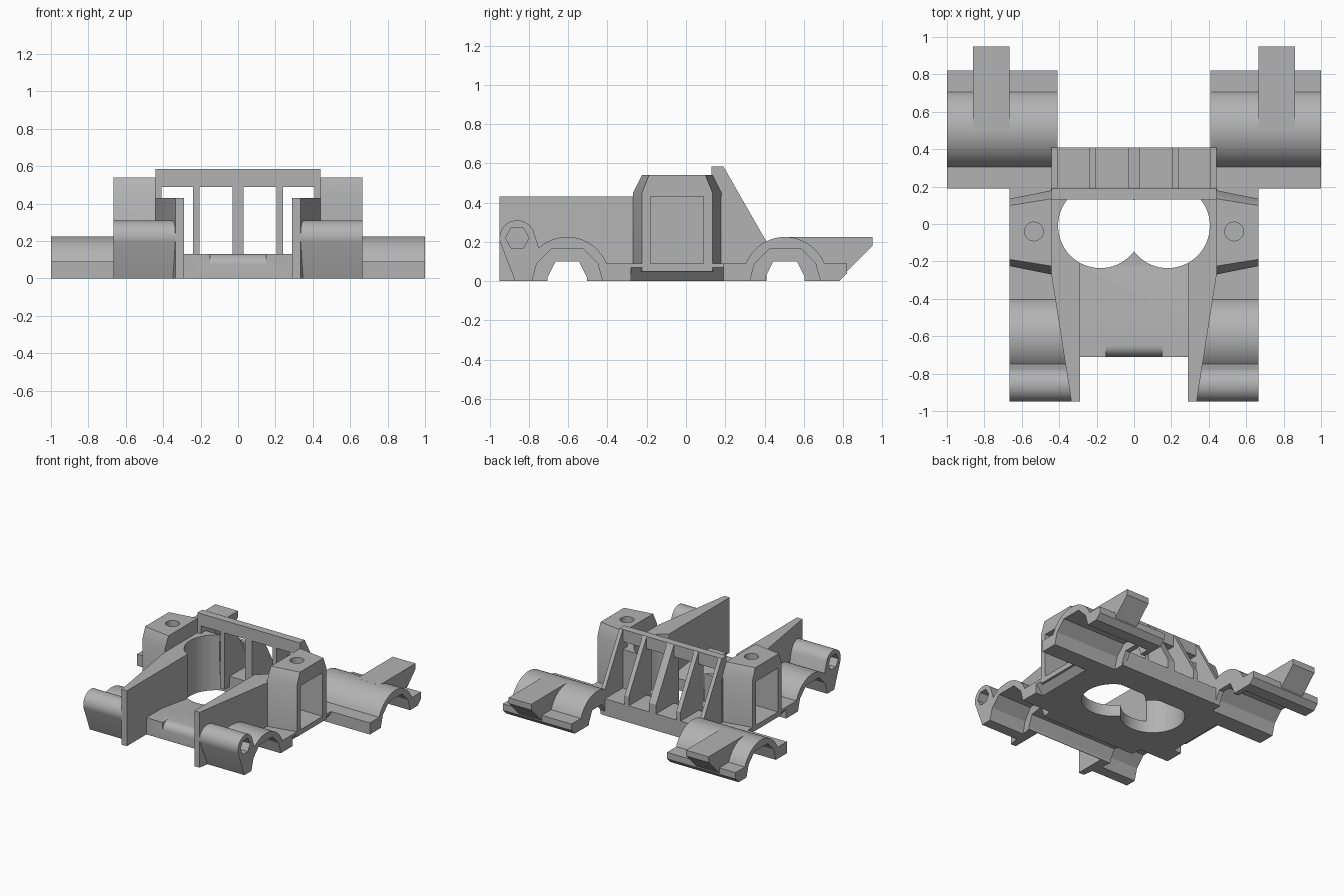
import bpy, bmesh
from math import sin, cos, pi, radians

cube = bpy.data.objects.get("Cube")
if cube:
    bpy.data.objects.remove(cube)

grey = bpy.data.materials.new("plain grey")
grey.use_nodes = True
COLOUR = (0.45, 0.45, 0.45, 1)
grey.diffuse_color = COLOUR
grey.node_tree.nodes["Principled BSDF"].inputs["Base Color"].default_value = COLOUR


def arc(cx, cy, r, start, end, n):
    """Points along an arc, angles in degrees."""
    step = (end - start) / n
    return [(cx + r * cos(radians(start + i * step)),
             cy + r * sin(radians(start + i * step))) for i in range(n + 1)]


def ring(cx, cy, r, n):
    return arc(cx, cy, r, 0, 360, n)[:-1]


def prism(name, pts, axis, a, b, taper=1, centre=0):
    """Extrude an outline along an axis; taper narrows the far end."""
    place = {"x": lambda p, q, d: (d, p, q),
             "y": lambda p, q, d: (p, d, q),
             "z": lambda p, q, d: (p, q, d)}[axis]
    bm = bmesh.new()
    near = [bm.verts.new(place(p, q, a)) for p, q in pts]
    far = [bm.verts.new(place(centre + (p - centre) * taper, q, b)) for p, q in pts]
    bm.faces.new(near)
    bm.faces.new(far[::-1])
    for i in range(len(pts)):
        j = (i + 1) % len(pts)
        bm.faces.new((near[i], far[i], far[j], near[j]))
    bmesh.ops.recalc_face_normals(bm, faces=bm.faces)
    mesh = bpy.data.meshes.new(name)
    bm.to_mesh(mesh)
    bm.free()
    mesh.materials.append(grey)
    ob = bpy.data.objects.new(name, mesh)
    bpy.context.collection.objects.link(ob)
    return ob


def box(name, x, y, z):
    return prism(name, [(x[0], y[0]), (x[1], y[0]), (x[1], y[1]), (x[0], y[1])], "z", *z)


def cutter(ob):
    ob.hide_render = True
    ob.hide_set(True)
    ob.display_type = "WIRE"
    cutters.append(ob)
    return ob


def finish(ob, cuts=(), mirror=True):
    """Cut, mirror and shade a part."""
    for c in cuts:
        m = ob.modifiers.new("cut", "BOOLEAN")
        m.operation, m.solver, m.object = "DIFFERENCE", "EXACT", c
    if mirror:
        m = ob.modifiers.new("mirror", "MIRROR")
        m.use_mirror_merge = False
    parts.append(ob)


parts, cutters = [], []
FRONT, REAR = -0.605, 0.505      # shaft positions along y


# Shaft channels: wide angular bearing seats and narrow through slots
def seat_outline(y):
    return [(y - .18, -.05), (y - .18, 0), (y - .155, .09), (y - .08, .165),
            (y + .08, .165), (y + .155, .09), (y + .18, 0), (y + .18, -.05)]


def slot_outline(y):
    return [(y - .1, -.05), (y - .1, .02), (y - .06, .1), (y + .06, .1),
            (y + .1, .02), (y + .1, -.05)]


front_seat = cutter(prism("front_seat_cutter", seat_outline(FRONT), "x", .36, 1.2))
rear_seat = cutter(prism("rear_seat_cutter", seat_outline(REAR), "x", .45, 1.2))
front_slot = cutter(prism("front_slot_cutter", slot_outline(FRONT), "x", -1.2, 1.2))
rear_slot = cutter(prism("rear_slot_cutter", slot_outline(REAR), "x", -1.2, 1.2))

# Twin round opening through the floor and side walls
lobes = [cutter(prism("floor_lobe_cutter", ring(s * .18, -.01, .226, 64), "z", -.1, .7))
         for s in (-1, 1)]

# Floor: thick front lip sloping down to a thin rear
floor = prism("floor", [(-.71, 0), (-.71, .13), (-.52, .13), (-.23, .09),
                        (.41, .09), (.41, 0)], "x", -.3, .3)
lip_round = [(-.8, .075), (-.71, .075)] + arc(-.65, .07, .06, 175, 90, 10)[1:] + [(-.65, .2), (-.8, .2)]
lip_cut = cutter(prism("lip_cutter", lip_round, "x", -.15, .15))
finish(floor, lobes + [front_slot, lip_cut], mirror=False)

# Outer floor strips with a chamfered lower edge
strip = prism("side_floor", [(.3, 0), (.6, 0), (.665, .07), (.665, .09), (.3, .09)],
              "y", -.28, .19)
finish(strip, lobes)
finish(box("rear_floor_corner", (.3, .44), (.18, .41), (0, .09)))
finish(box("front_floor_corner", (.3, .4), (-.45, -.27), (0, .09)))

# Side walls, widening to the rear
wall = prism("side_wall", [(.29, -.95), (.335, -.95), (.445, -.25), (.445, .19),
                           (.29, .19)], "z", 0, .43)
finish(wall, lobes + [front_slot])

# Front bearings with a round lug and hexagonal socket
lug = arc(-.86, .22, .09, 195, 20, 24)
bump = arc(FRONT, .009, .216, 132, 22, 24)
front_outline = [(-.87, 0)] + lug + bump + [(-.28, .09), (-.28, 0)]
front = prism("front_bearing", front_outline, "x", .335, .665)
socket = cutter(prism("socket_cutter", ring(-.86, .22, .06, 6), "x", .36, .8))
finish(front, [front_seat, front_slot, socket])

# Rear bearings
rear_outline = [(.19, 0), (.19, .09)] + arc(REAR, .009, .216, 158, 22, 32) + [(.82, .09), (.82, .04), (.78, 0)]
rear = prism("rear_bearing", rear_outline, "x", .41, 1)
finish(rear, [rear_seat, rear_slot])

# Tail brackets on the rear bearings
tail = prism("tail_bracket", [(.51, .1), (.51, .225), (.95, .225), (.95, .18),
                              (.77, 0), (.6, 0)], "x", .665, .86)
finish(tail, [rear_seat])

# Towers with an outer pocket and a screw hole in the top
tower = prism("tower", [(-.27, .05), (-.27, .45), (-.225, .54), (.135, .54),
                        (.18, .45), (.18, .05)], "x", .44, .665, .8, -.045)
pocket = cutter(box("pocket_cutter", (.465, .8), (-.18, .09), (.09, .43)))
hole = cutter(prism("screw_hole_cutter", ring(.535, -.04, .05, 32), "z", .35, .7))
finish(tower, [pocket, hole])

# Rear frame: top bar and sloping ribs
finish(box("top_bar", (-.44, .44), (.13, .19), (.49, .585)), mirror=False)
finish(box("bottom_bar", (-.44, .44), (.19, .41), (0, .13)), mirror=False)
rib = [(.13, .05), (.13, .585), (.19, .585), (.41, .2), (.41, .05)]
finish(prism("middle_rib", rib, "x", -.03, .03), mirror=False)
finish(prism("inner_rib", rib, "x", .205, .24))
finish(prism("outer_rib", rib, "x", .41, .44))

# Bake the modifiers, drop the cutters and shade
bpy.context.view_layer.update()
graph = bpy.context.evaluated_depsgraph_get()
baked = [bpy.data.meshes.new_from_object(p.evaluated_get(graph)) for p in parts]
for part, mesh in zip(parts, baked):
    part.modifiers.clear()
    part.data = mesh
for c in cutters:
    bpy.data.objects.remove(c)
bpy.ops.object.select_all(action="DESELECT")
for part in parts:
    part.select_set(True)
bpy.context.view_layer.objects.active = parts[0]
bpy.ops.object.shade_smooth_by_angle(angle=radians(25))
